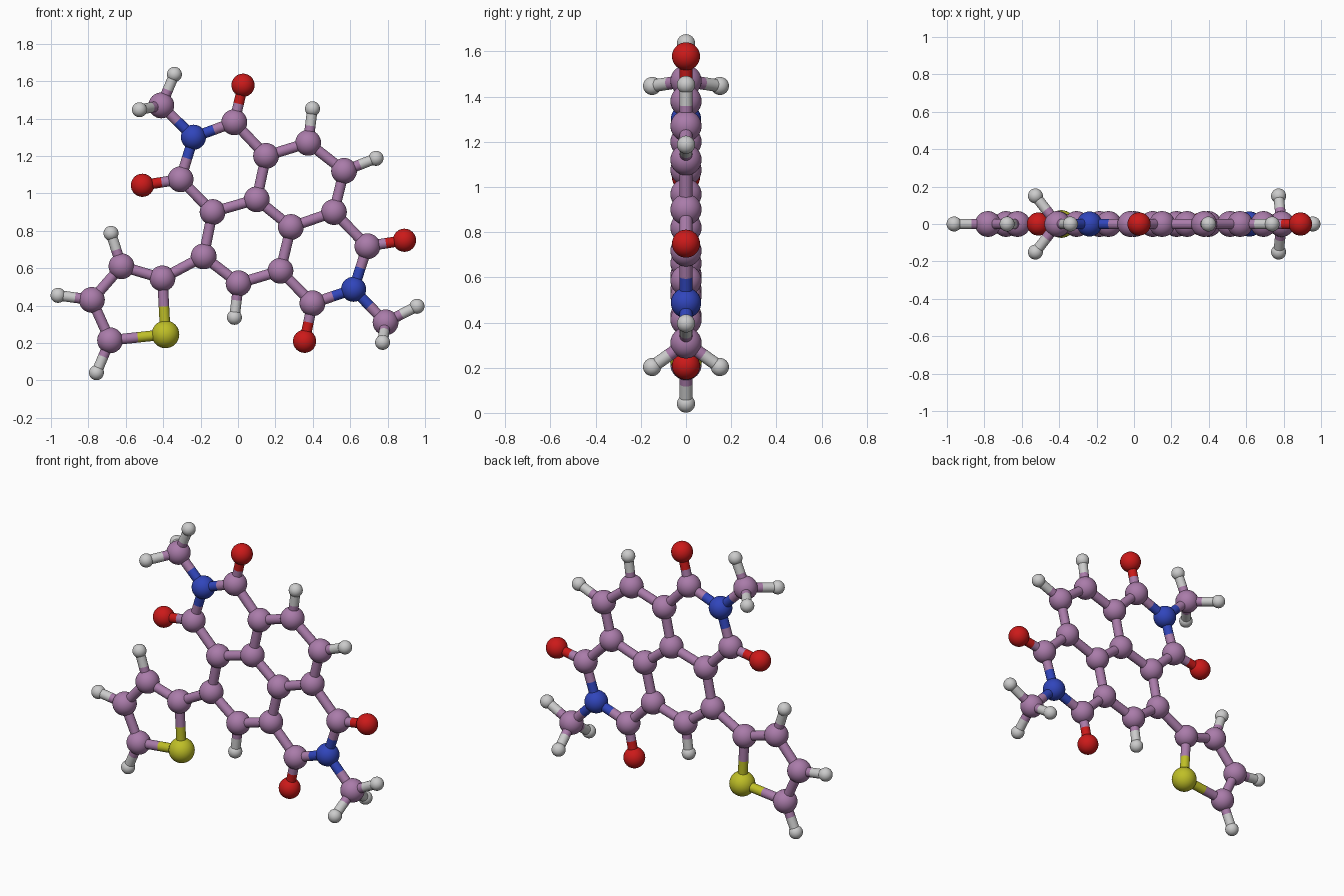
import bpy
from mathutils import Vector
from itertools import combinations

if "Cube" in bpy.data.objects:
    bpy.data.objects.remove(bpy.data.objects["Cube"])

NAMES = {"C": "carbon", "N": "nitrogen", "O": "oxygen", "S": "sulfur", "H": "hydrogen"}
RADIUS = {"C": 0.069, "N": 0.067, "O": 0.062, "S": 0.074, "H": 0.04}
COLOUR = {"C": (0.40, 0.20, 0.40), "N": (0.03, 0.06, 0.50), "O": (0.60, 0.01, 0.01),
          "S": (0.52, 0.52, 0.02), "H": (0.60, 0.60, 0.60)}
BOND_R = 0.028

# planar atoms as (x, z)
FLAT = {
    "C": [(-0.41, 1.47), (-0.02, 1.38), (0.15, 1.20), (0.375, 1.27), (0.567, 1.12),
          (0.513, 0.90), (0.283, 0.82), (0.10, 0.968), (-0.136, 0.90), (-0.307, 1.075),
          (-0.184, 0.663), (0.003, 0.519), (0.227, 0.586), (0.398, 0.412), (0.692, 0.717),
          (0.789, 0.31), (-0.404, 0.545), (-0.623, 0.61), (-0.781, 0.43), (-0.684, 0.214)],
    "N": [(-0.238, 1.30), (0.618, 0.487)],
    "O": [(0.027, 1.578), (-0.511, 1.043), (0.356, 0.209), (0.89, 0.749)],
    "S": [(-0.388, 0.246)],
    "H": [(-0.34, 1.636), (0.398, 1.452), (0.738, 1.187), (-0.019, 0.337), (0.957, 0.396),
          (-0.679, 0.786), (-0.962, 0.4545), (-0.757, 0.041)],
}
atoms = [(e, Vector((x, 0, z))) for e, pts in FLAT.items() for x, z in pts]
# methyl hydrogens, mirrored front and back
for x, z in [(-0.527, 1.447), (0.773, 0.203)]:
    atoms += [("H", Vector((x, s * 0.15, z))) for s in (-1, 1)]

# one shared ball and one shared half-bond mesh per element
balls, sticks = {}, {}
for e in NAMES:
    mat = bpy.data.materials.new(NAMES[e])
    mat.diffuse_color = (*COLOUR[e], 1)
    mat.use_nodes = True
    mat.node_tree.nodes["Principled BSDF"].inputs["Base Color"].default_value = mat.diffuse_color
    bpy.ops.mesh.primitive_uv_sphere_add(segments=32, ring_count=16, radius=RADIUS[e])
    ball = bpy.context.object
    bpy.ops.mesh.primitive_cylinder_add(vertices=24, radius=BOND_R, depth=1)
    stick = bpy.context.object
    for ob, store in ((ball, balls), (stick, sticks)):
        bpy.ops.object.select_all(action='DESELECT')
        ob.select_set(True)
        bpy.context.view_layer.objects.active = ob
        bpy.ops.object.shade_smooth_by_angle()
        ob.data.materials.append(mat)
        ob.data.use_fake_user = True
        store[e] = ob.data
        bpy.data.objects.remove(ob)


def place(name, mesh, loc):
    ob = bpy.data.objects.new(name, mesh)
    ob.location = loc
    bpy.context.collection.objects.link(ob)
    return ob


def half_bond(e, a, b):
    ob = place(NAMES[e] + "_bond", sticks[e], (a + b) / 2)
    ob.rotation_euler = (b - a).to_track_quat('Z', 'Y').to_euler()
    ob.scale.z = (b - a).length


# atoms
for e, p in atoms:
    place(NAMES[e] + "_atom", balls[e], p)

# bonds between close neighbours, split in colour at the midpoint
for (e1, p1), (e2, p2) in combinations(atoms, 2):
    reach = 0.21 if "H" in (e1, e2) else 0.32
    if (p1 - p2).length < reach:
        mid = (p1 + p2) / 2
        half_bond(e1, p1, mid)
        half_bond(e2, p2, mid)
